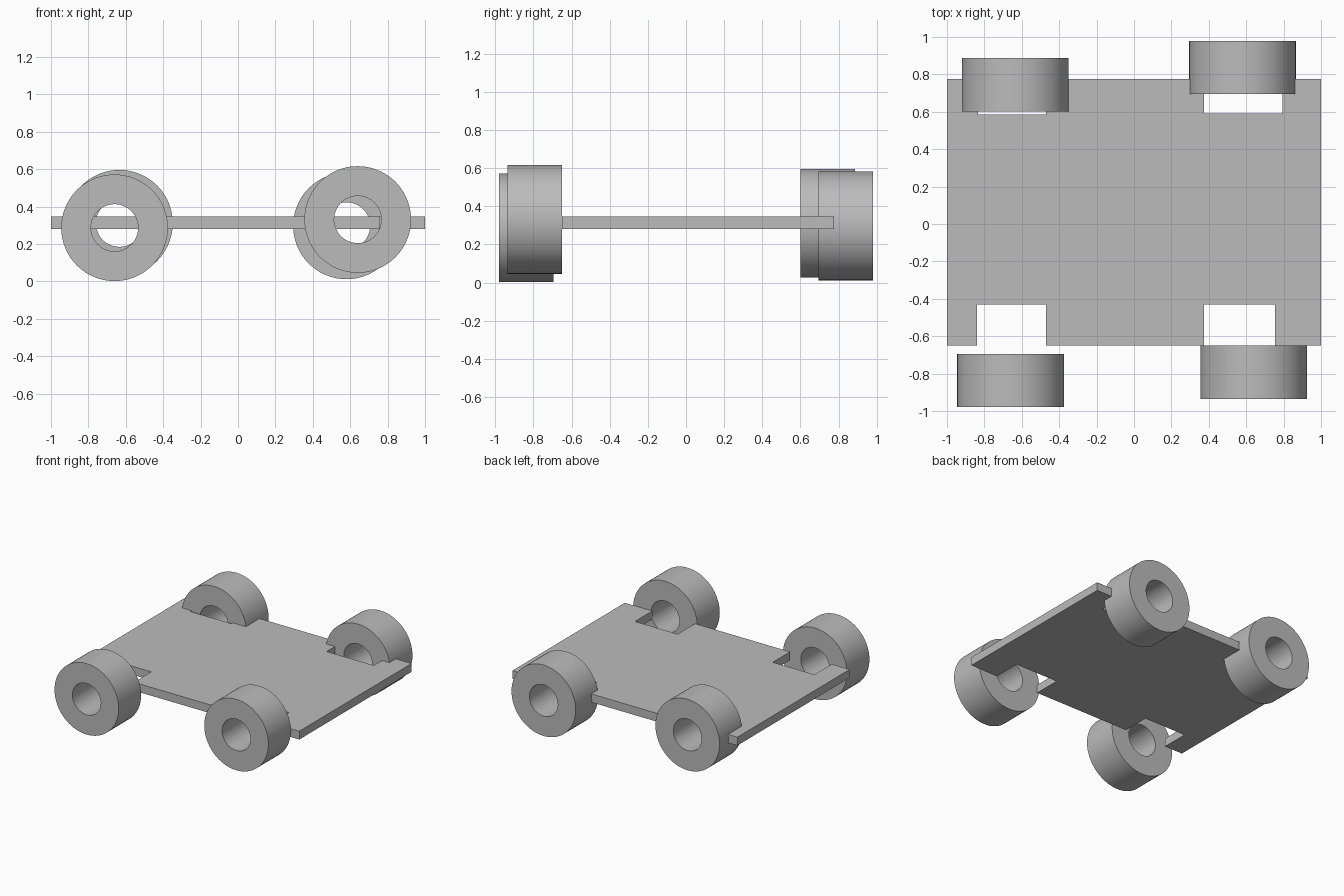
import bpy
import bmesh
import math

cube = bpy.data.objects.get("Cube")
if cube:
    bpy.data.objects.remove(cube, do_unlink=True)

# One plain grey for everything
grey = bpy.data.materials.new("plain_grey")
grey.use_nodes = True
grey.diffuse_color = (0.5, 0.5, 0.5, 1)
grey.node_tree.nodes["Principled BSDF"].inputs["Base Color"].default_value = (0.5, 0.5, 0.5, 1)


def add_object(name, bm):
    bmesh.ops.recalc_face_normals(bm, faces=bm.faces)
    mesh = bpy.data.meshes.new(name)
    bm.to_mesh(mesh)
    bm.free()
    mesh.materials.append(grey)
    obj = bpy.data.objects.new(name, mesh)
    bpy.context.collection.objects.link(obj)
    return obj


# Chassis plate: outline with four wheel notches, extruded upwards
def make_plate(outline, bottom, top):
    bm = bmesh.new()
    face = bm.faces.new([bm.verts.new((x, y, bottom)) for x, y in outline])
    result = bmesh.ops.extrude_face_region(bm, geom=[face])
    moved = [v for v in result["geom"] if isinstance(v, bmesh.types.BMVert)]
    bmesh.ops.translate(bm, verts=moved, vec=(0, 0, top - bottom))
    return add_object("chassis_plate", bm)


def notch(x_start, x_end, edge, depth):
    return [(x_start, edge), (x_start, depth), (x_end, depth), (x_end, edge)]


FRONT, BACK = -0.65, 0.775
outline = [(-1, FRONT)]
outline += notch(-0.84, -0.47, FRONT, -0.43)
outline += notch(0.375, 0.755, FRONT, -0.43)
outline += [(1, FRONT), (1, BACK)]
outline += notch(0.795, 0.375, BACK, 0.59)
outline += notch(-0.47, -0.835, BACK, 0.585)
outline += [(-1, BACK)]
make_plate(outline, 0.28, 0.347)


# Wheel: rectangular section spun around the y axis, leaving an open bore
def make_wheel(name, center, outer=0.285, inner=0.126, width=0.285):
    bm = bmesh.new()
    h = width / 2
    section = [(inner, -h), (outer, -h), (outer, h), (inner, h)]
    verts = [bm.verts.new((r, y, 0)) for r, y in section]
    edges = [bm.edges.new((verts[i], verts[(i + 1) % 4])) for i in range(4)]
    bmesh.ops.spin(bm, geom=verts + edges, cent=(0, 0, 0), axis=(0, 1, 0),
                   angle=math.tau, steps=96, use_merge=True)
    bmesh.ops.remove_doubles(bm, verts=bm.verts, dist=0.0001)
    wheel = add_object(name, bm)
    wheel.location = center
    bpy.ops.object.select_all(action="DESELECT")
    wheel.select_set(True)
    bpy.context.view_layer.objects.active = wheel
    bpy.ops.object.shade_smooth_by_angle(angle=math.radians(30))


# Loosely placed wheels at the four corners
make_wheel("front_right_wheel", (-0.66, -0.837, 0.287))
make_wheel("front_left_wheel", (0.64, -0.793, 0.331))
make_wheel("back_left_wheel", (0.58, 0.837, 0.297))
make_wheel("back_right_wheel", (-0.634, 0.744, 0.311))
